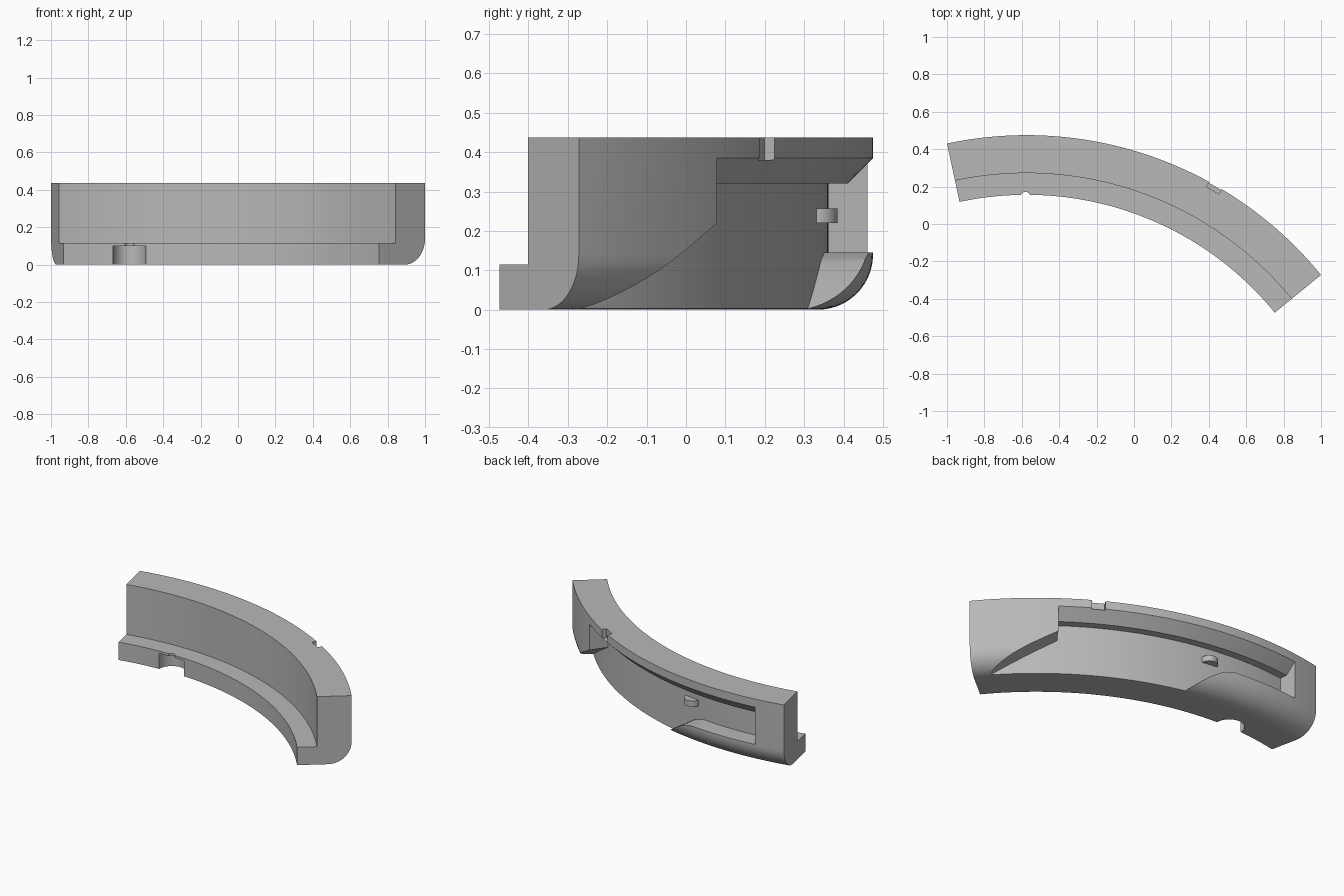
import bpy, bmesh
from math import sin, cos, radians, pi
from mathutils import Matrix

old = bpy.data.objects.get("Cube")
if old:
    bpy.data.objects.remove(old, do_unlink=True)

# Shared arc: centre, outer / step / inner / recess floor radii, height
CX, CY = -0.575, -1.558
R_OUT, R_STEP, R_IN, R_FLOOR = 2.033, 1.83, 1.714, 1.92
H, STEP_Z, FILLET = 0.437, 0.115, 0.14
A_RIGHT, A_LEFT = 39.23, 102.05

grey = bpy.data.materials.new("light_grey")
grey.use_nodes = True
colour = (0.48, 0.48, 0.48, 1)
grey.diffuse_color = colour
grey.node_tree.nodes["Principled BSDF"].inputs["Base Color"].default_value = colour


def polar(r, angle, z):
    a = radians(angle)
    return (CX + r * cos(a), CY + r * sin(a), z)


def make_object(name, bm, cutter=False):
    bmesh.ops.recalc_face_normals(bm, faces=bm.faces)
    mesh = bpy.data.meshes.new(name)
    bm.to_mesh(mesh)
    bm.free()
    mesh.materials.append(grey)
    ob = bpy.data.objects.new(name, mesh)
    bpy.context.collection.objects.link(ob)
    ob.hide_render = cutter
    return ob


def sweep(name, angles, section, cutter=False):
    """Join the (radius, height) outline given by section(angle) along the arc."""
    bm = bmesh.new()
    rings = [[bm.verts.new(polar(r, a, z)) for r, z in section(a)] for a in angles]
    for p, q in zip(rings, rings[1:]):
        n = len(p)
        for i in range(n):
            j = (i + 1) % n
            bm.faces.new((p[i], p[j], q[j], q[i]))
    bm.faces.new(rings[0])
    bm.faces.new(rings[-1])
    return make_object(name, bm, cutter)


def cylinder(name, r, angle, radius, z0, z1, cutter=False):
    bm = bmesh.new()
    x, y, z = polar(r, angle, (z0 + z1) / 2)
    bmesh.ops.create_cone(bm, cap_ends=True, segments=48, radius1=radius, radius2=radius,
                          depth=z1 - z0, matrix=Matrix.Translation((x, y, z)))
    return make_object(name, bm, cutter)


def boolean(target, tool, operation):
    mod = target.modifiers.new(operation.lower(), "BOOLEAN")
    mod.operation = operation
    mod.solver = "EXACT"
    mod.object = tool
    bpy.context.view_layer.objects.active = target
    bpy.ops.object.modifier_apply(modifier=mod.name)
    bpy.data.objects.remove(tool, do_unlink=True)


def steps(a, b, n):
    return [a + (b - a) * i / n for i in range(n + 1)]


def ramp(a, points):
    """Piecewise linear height along the arc."""
    for (a0, z0), (a1, z1) in zip(points, points[1:]):
        if a <= a1:
            return z0 + (z1 - z0) * (a - a0) / (a1 - a0)
    return points[-1][1]


# Stepped body with a rounded lower outer edge
fillet = [(R_OUT - FILLET + FILLET * sin(t), FILLET - FILLET * cos(t))
          for t in steps(0, pi / 2, 14)]
profile = [(R_IN, 0)] + fillet + [(R_OUT, H), (R_STEP, H), (R_STEP, STEP_Z), (R_IN, STEP_Z)]
body = sweep("curved_body", steps(A_RIGHT, A_LEFT, 72), lambda a: profile)

# Outer recess: sloped roof at one end, sloped lip at the other, chamfered top
ROOF_START, WALL, LIP, RECESS_END = 42.0, 53.6, 76.4, 96.8
lip = [(ROOF_START, -0.05), (LIP - 2, -0.05), (LIP, 0), (80, 0.085), (82, 0.127), (84, 0.145)]


def recess_section(a):
    low = ramp(a, lip)
    if a <= WALL:
        roof = outer = 0.22 * (a - ROOF_START) / (WALL - ROOF_START)
    else:
        roof, outer = 0.32, 0.41
    return [(R_FLOOR, low), (2.12, low), (2.12, outer), (2.058, outer),
            (1.968, roof), (R_FLOOR, roof)]


angles = (steps(ROOF_START, WALL, 14) + steps(WALL + 0.01, LIP, 26)
          + steps(LIP, 84, 12)[1:] + steps(84, RECESS_END, 14)[1:])
boolean(body, sweep("recess_cutter", angles, recess_section, True), "DIFFERENCE")

# Small notch in the top outer rim
notch = [(2.003, 0.38), (2.12, 0.38), (2.12, 0.5), (2.003, 0.5)]
boolean(body, sweep("rim_notch_cutter", steps(59.1, 61.3, 2), lambda a: notch, True), "DIFFERENCE")

# Finger scallop and nick in the inner step
boolean(body, cylinder("scallop_cutter", R_IN, 90.2, 0.088, -0.1, 0.1, True), "DIFFERENCE")
boolean(body, cylinder("nick_cutter", R_IN - 0.01, 90.2, 0.026, -0.1, 0.2, True), "DIFFERENCE")

# Rounded tab on the recess floor
tab = cylinder("recess_tab", R_FLOOR - 0.005, 81.2, 0.05, 0.22, 0.257)

for ob in (body, tab):
    bpy.ops.object.select_all(action="DESELECT")
    ob.select_set(True)
    bpy.context.view_layer.objects.active = ob
    bpy.ops.object.shade_smooth_by_angle(angle=radians(25))
